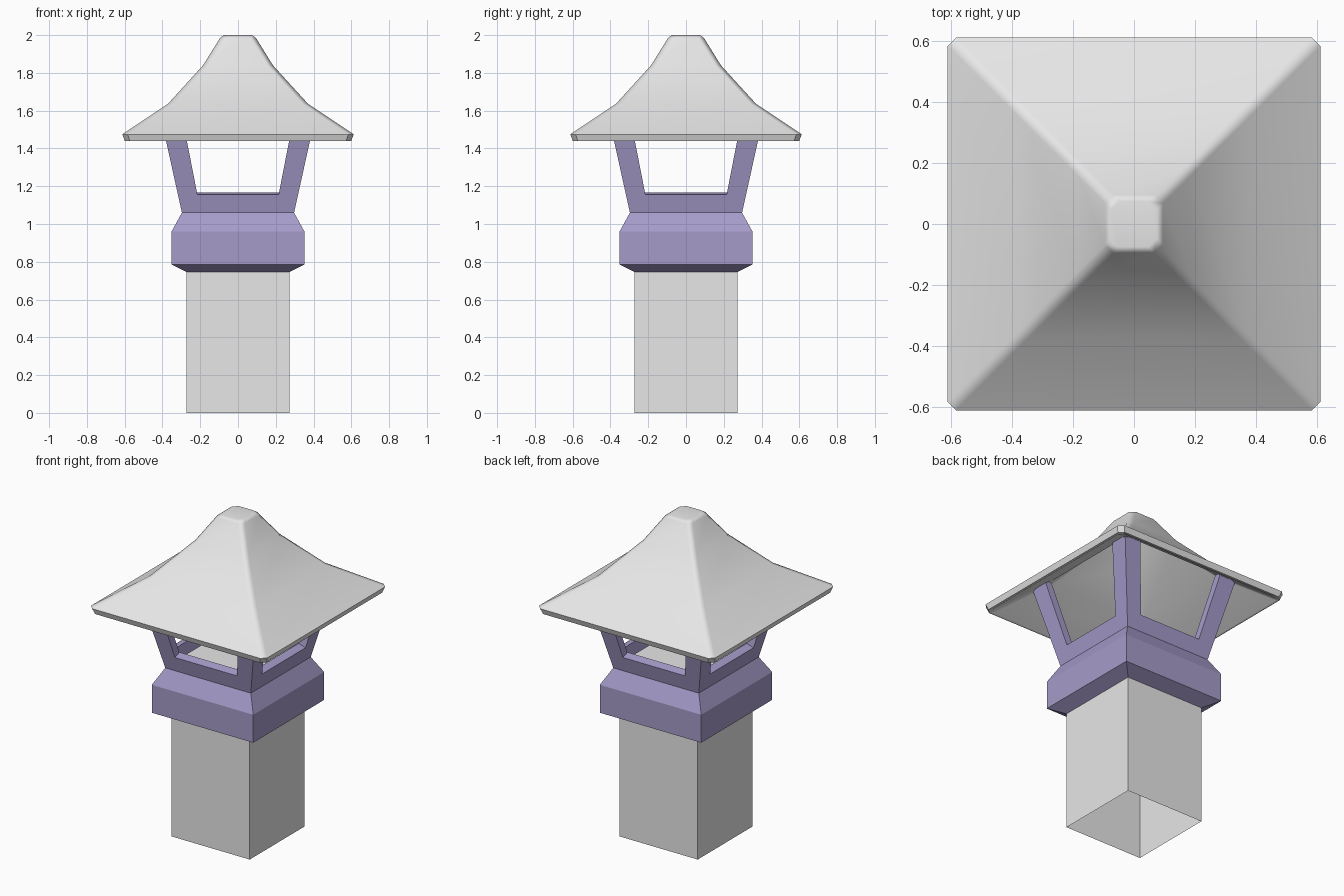
import bpy, bmesh, math

old = bpy.data.objects.get("Cube")
if old:
    bpy.data.objects.remove(old, do_unlink=True)


def material(name, rgb):
    mat = bpy.data.materials.new(name)
    mat.use_nodes = True
    mat.diffuse_color = (*rgb, 1)
    mat.node_tree.nodes["Principled BSDF"].inputs["Base Color"].default_value = (*rgb, 1)
    return mat


GREY = material("pale grey", (0.8, 0.8, 0.8))
PURPLE = material("muted purple", (0.38, 0.33, 0.59))


def square(w, z, c=0):
    """Square ring of half width w, with corners cut back by c."""
    ring = []
    for sx, sy in ((1, 1), (-1, 1), (-1, -1), (1, -1)):
        if not c:
            ring.append((sx * w, sy * w, z))
            continue
        pair = [(sx * w, sy * (w - c), z), (sx * (w - c), sy * w, z)]
        ring += pair if sx * sy > 0 else pair[::-1]
    return ring


def loft(name, rings, mat, cap_start=False, cap_end=False):
    """Skin a stack of matching rings into one mesh."""
    bm = bmesh.new()
    loops = [[bm.verts.new(p) for p in ring] for ring in rings]
    for a, b in zip(loops, loops[1:]):
        n = len(a)
        for i in range(n):
            j = (i + 1) % n
            bm.faces.new((a[i], a[j], b[j], b[i]))
    if cap_start:
        bm.faces.new(loops[0][::-1])
    if cap_end:
        bm.faces.new(loops[-1])
    bmesh.ops.recalc_face_normals(bm, faces=bm.faces)
    mesh = bpy.data.meshes.new(name)
    bm.to_mesh(mesh)
    bm.free()
    mesh.materials.append(mat)
    obj = bpy.data.objects.new(name, mesh)
    bpy.context.collection.objects.link(obj)
    return obj


# Stone post, hollow and open at the bottom
loft("post", [square(0.272, 0), square(0.272, 1.10)], GREY, cap_end=True)

# Collar with its window sill and inner wall
collar = [(0.272, 0.745), (0.352, 0.785), (0.352, 0.96), (0.297, 1.06),
          (0.318, 1.155), (0.268, 1.168), (0.245, 1.06)]
loft("collar", [square(w, z) for w, z in collar], PURPLE)

# Four L-shaped corner posts leaning outwards
THICK = 0.05


def corner_ring(outer, inner, z, sx, sy):
    t = outer - THICK
    shape = [(outer, outer), (inner, outer), (inner, t),
             (t, t), (t, inner), (outer, inner)]
    return [(sx * x, sy * y, z) for x, y in shape]


for side, sx in (("left", 1), ("right", -1)):
    for end, sy in (("front", -1), ("back", 1)):
        loft(f"{end}_{side}_corner_post",
             [corner_ring(0.318, 0.215, 1.155, sx, sy),
              corner_ring(0.413, 0.299, 1.585, sx, sy)],
             PURPLE, cap_start=True, cap_end=True)

# Flared hollow roof with softened ridges
roof_profile = [(0.06, 1.95), (0.16, 1.81), (0.345, 1.61), (0.585, 1.44),
                (0.60, 1.44), (0.612, 1.475), (0.37, 1.637), (0.185, 1.84),
                (0.095, 1.985), (0.075, 2.0)]
roof = loft("roof", [square(w, z, 0.028) for w, z in roof_profile], GREY,
            cap_start=True, cap_end=True)
bpy.ops.object.select_all(action="DESELECT")
roof.select_set(True)
bpy.context.view_layer.objects.active = roof
bpy.ops.object.shade_smooth_by_angle(angle=math.radians(35))
weighted = roof.modifiers.new("weighted_normals", "WEIGHTED_NORMAL")
weighted.keep_sharp = True
